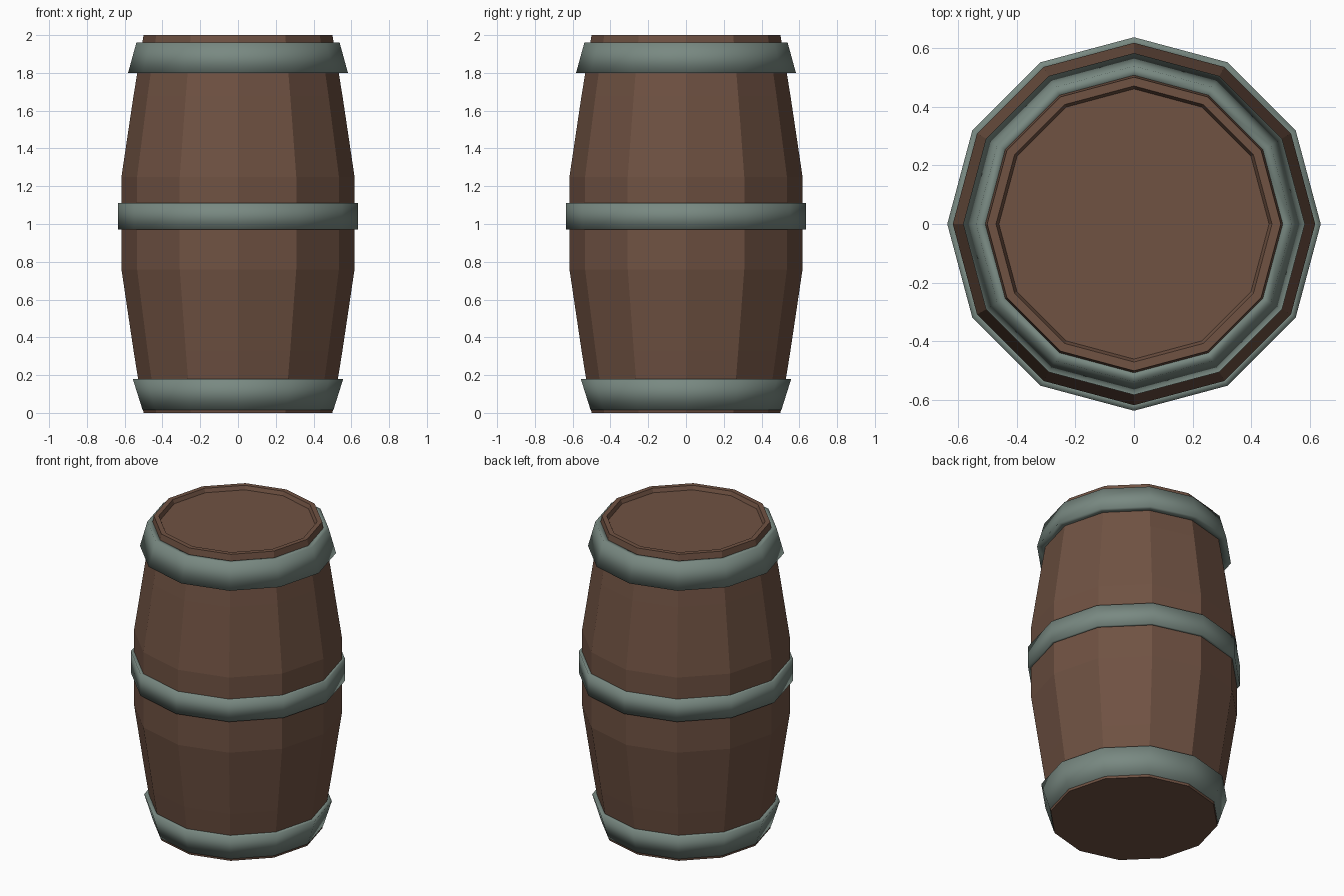
import bpy, math

if "Cube" in bpy.data.objects:
    bpy.data.objects.remove(bpy.data.objects["Cube"])

SIDES = 12


def material(name, rgb):
    m = bpy.data.materials.new(name)
    m.diffuse_color = (*rgb, 1)
    m.use_nodes = True
    m.node_tree.nodes["Principled BSDF"].inputs["Base Color"].default_value = m.diffuse_color
    return m


wood = material("brown wood", (0.16, 0.084, 0.055))
metal = material("grey green metal", (0.19, 0.25, 0.222))


def lathe(name, profile, mat, closed=False, smooth=False):
    """Spin (radius, z) points around z; cap the ends unless the profile is a loop."""
    n = len(profile)
    verts = []
    for r, z in profile:
        for i in range(SIDES):
            a = math.tau * i / SIDES
            verts.append((r * math.cos(a), r * math.sin(a), z))
    faces = []
    for k in range(n if closed else n - 1):
        a, b = k * SIDES, (k + 1) % n * SIDES
        for i in range(SIDES):
            j = (i + 1) % SIDES
            faces.append((a + i, a + j, b + j, b + i))
    if not closed:
        faces.append(tuple(reversed(range(SIDES))))
        faces.append(tuple(range((n - 1) * SIDES, n * SIDES)))
    mesh = bpy.data.meshes.new(name)
    mesh.from_pydata(verts, [], faces)
    mesh.materials.append(mat)
    if smooth:
        mesh.shade_smooth()
    ob = bpy.data.objects.new(name, mesh)
    bpy.context.collection.objects.link(ob)
    return ob


# Bulging staves with a raised rim and recessed lid
lathe("barrel_body", [(0.5, 0), (0.553, 0.33), (0.617, 0.76), (0.617, 1.25),
                      (0.553, 1.68), (0.5, 2), (0.47, 2), (0.46, 1.975)], wood)


# Metal hoops: sloped outer face with thin ledges back into the staves
def hoop(name, z0, r0, z1, r1, in0, in1):
    lathe(name, [(in0, z0), (r0, z0), (r1, z1), (in1, z1)], metal, True, True)


hoop("bottom_hoop", 0.015, 0.505, 0.18, 0.557, 0.49, 0.515)
hoop("middle_hoop", 0.97, 0.636, 1.11, 0.636, 0.605, 0.605)
hoop("top_hoop", 1.80, 0.582, 1.96, 0.538, 0.525, 0.5)
